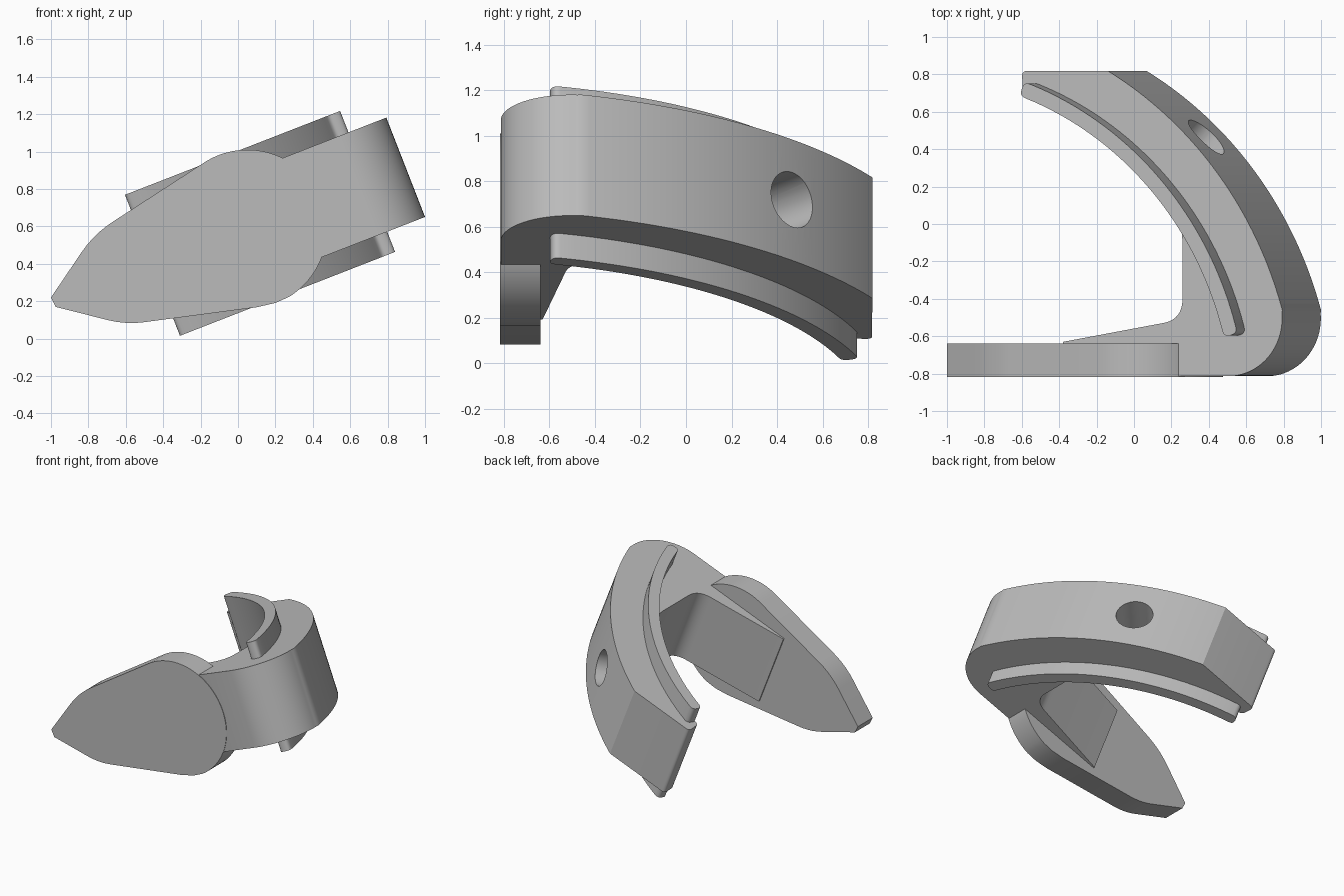
import bpy, bmesh, math
from mathutils import Matrix, Vector

if "Cube" in bpy.data.objects:
    bpy.data.objects.remove(bpy.data.objects["Cube"], do_unlink=True)

grey = bpy.data.materials.new("plain grey")
grey.use_nodes = True
grey.diffuse_color = (0.5, 0.5, 0.5, 1)
grey.node_tree.nodes["Principled BSDF"].inputs["Base Color"].default_value = (0.5, 0.5, 0.5, 1)

# The curved arm is a profile extruded along an axis leaning to the right
TILT = Matrix.Rotation(math.radians(-21.3), 4, 'Y')
CENTRE = (-0.913, -1.058)


def arc(centre, radius, start, end, steps):
    """Points along a circular arc, angles in degrees."""
    pts = []
    for i in range(steps + 1):
        a = math.radians(start + (end - start) * i / steps)
        pts.append((centre[0] + radius * math.cos(a), centre[1] + radius * math.sin(a)))
    return pts


def corner(before, at, after, size, steps=5):
    """Rounded corner between two neighbouring points."""
    p, b, a = Vector(at), Vector(before), Vector(after)
    s = p + (b - p).normalized() * size
    e = p + (a - p).normalized() * size
    return [tuple(s * (1 - t) ** 2 + p * 2 * t * (1 - t) + e * t * t)
            for t in (i / steps for i in range(steps + 1))]


def prism(name, outline, low, high, matrix):
    """Extrude a flat outline between two heights."""
    bm = bmesh.new()
    face = bm.faces.new([bm.verts.new((x, y, low)) for x, y in outline])
    ext = bmesh.ops.extrude_face_region(bm, geom=[face])
    verts = [v for v in ext["geom"] if isinstance(v, bmesh.types.BMVert)]
    bmesh.ops.translate(bm, verts=verts, vec=(0, 0, high - low))
    bmesh.ops.recalc_face_normals(bm, faces=bm.faces)
    bm.transform(matrix)
    mesh = bpy.data.meshes.new(name)
    bm.to_mesh(mesh)
    bm.free()
    mesh.materials.append(grey)
    obj = bpy.data.objects.new(name, mesh)
    bpy.context.collection.objects.link(obj)
    return obj


# Arm: outer arc, rounded front corner, web running into the plate, inner arc
outer = arc(CENTRE, 2.165, 60.1, 16, 40)
inner = arc(CENTRE, 1.86, 38, 71.4, 30)
end_low, end_high = inner.pop(), (-0.327, 0.818)
arm_outline = (
    corner(end_low, end_high, outer[0], 0.03) + outer
    + arc((0.857, -0.504), 0.31, 5, -90, 20)
    + [(0.2, -0.814), (-0.09, -0.7), (-0.09, -0.63)]
    + corner((-0.09, -0.63), (0.595, -0.51), (0.595, -0.1), 0.11, 10)
    + [(0.595, -0.09), (0.588, -0.02), (0.575, 0.04)]
    + inner + corner(inner[-1], end_low, end_high, 0.02)
)
arm = prism("curved_arm", arm_outline, 0.243, 0.813, TILT)

# Guide rail: narrow band standing out above and below the arm
rail_out = arc(CENTRE, 1.93, 70.4, 14.2, 40)
rail_in = arc(CENTRE, 1.85, 14.2, 70.4, 40)
rail_outline = (
    corner(rail_in[-1], rail_out[0], rail_out[1], 0.035) + rail_out[2:-2]
    + corner(rail_out[-2], rail_out[-1], rail_in[0], 0.035)
    + corner(rail_out[-1], rail_in[0], rail_in[1], 0.035) + rail_in[2:-2]
    + corner(rail_in[-2], rail_in[-1], rail_out[0], 0.035)
)
rail = prism("guide_rail", rail_outline, 0.127, 0.936, TILT)

# Front plate: pointed at the right, round at the left
tip, tip_low, low, high = (-1.0, 0.22), (-0.975, 0.17), (-0.6, 0.075), (-0.77, 0.56)
disc = arc((0.05, 0.585), 0.425, -58, 125, 40)
plate_outline = (
    [tip, tip_low] + corner(tip_low, low, (0.1, 0.168), 0.1)
    + [(0.1, 0.168), (0.2, 0.191)] + disc
    + corner(disc[-1], high, tip, 0.12)
)
UPRIGHT = Matrix.Rotation(math.radians(90), 4, 'X')
plate = prism("front_plate", plate_outline, 0.64, 0.818, UPRIGHT)

# Round hole drilled through the arm and rail along the arc radius
aim = Matrix.Rotation(math.radians(44.8), 4, 'Z') @ Matrix.Rotation(math.radians(90), 4, 'Y')
place = TILT @ Matrix.Translation((*CENTRE, 0.53)) @ aim
drill = prism("hole_cutter", arc((0, 0), 0.128, 0, 352.5, 47), 1.6, 2.4, place)
drill.hide_render = True
for obj in (arm, rail):
    cut = obj.modifiers.new("hole", 'BOOLEAN')
    cut.operation, cut.object, cut.solver = 'DIFFERENCE', drill, 'EXACT'
    bpy.context.view_layer.objects.active = obj
    bpy.ops.object.modifier_apply(modifier=cut.name)
bpy.data.objects.remove(drill, do_unlink=True)

# Smooth shading on the curves, crisp edges elsewhere
bpy.ops.object.select_all(action='DESELECT')
for obj in (arm, rail, plate):
    obj.select_set(True)
bpy.context.view_layer.objects.active = arm
bpy.ops.object.shade_smooth_by_angle(angle=math.radians(25))
